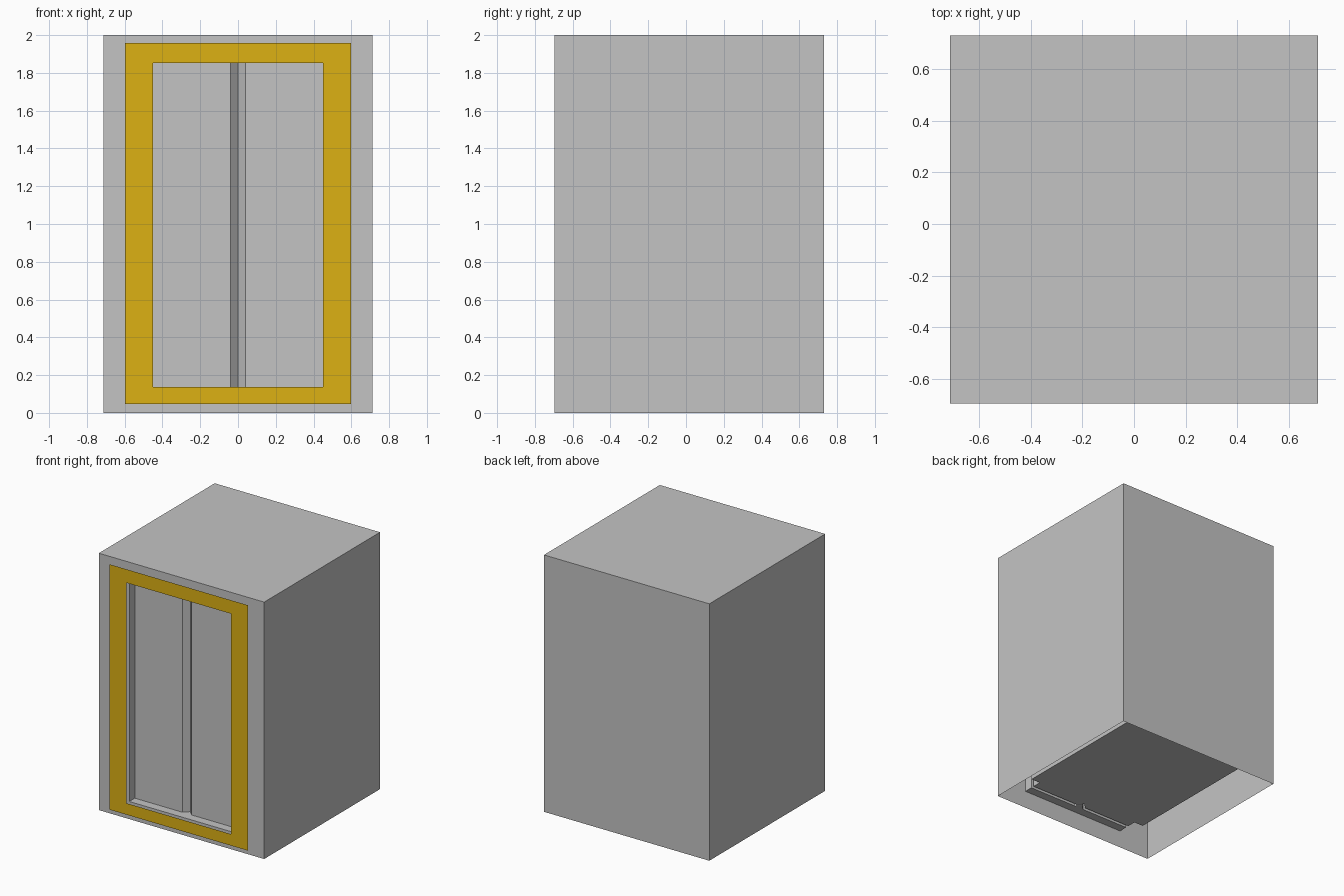
import bpy

cube = bpy.data.objects.get("Cube")
if cube:
    bpy.data.objects.remove(cube, do_unlink=True)


def material(name, color):
    mat = bpy.data.materials.new(name)
    mat.use_nodes = True
    mat.diffuse_color = color
    mat.node_tree.nodes["Principled BSDF"].inputs["Base Color"].default_value = color
    return mat


grey = material("grey metal", (0.55, 0.55, 0.55, 1))
yellow = material("yellow trim", (0.72, 0.44, 0.007, 1))


def sheet(name, verts, faces, mat):
    mesh = bpy.data.meshes.new(name)
    mesh.from_pydata(verts, [], faces)
    mesh.materials.append(mat)
    obj = bpy.data.objects.new(name, mesh)
    bpy.context.scene.collection.objects.link(obj)
    return obj


def wall(name, path, z0, z1):
    """Upright sheet along a plan path, facing outward when run left to right."""
    n = len(path)
    verts = [(x, y, z) for z in (z0, z1) for x, y in path]
    faces = [(i, i + 1, n + i + 1, n + i) for i in range(n - 1)]
    return sheet(name, verts, faces, grey)


def cap(name, path, z):
    """Level sheet; faces up when the path runs anticlockwise."""
    return sheet(name, [(x, y, z) for x, y in path], [range(len(path))], grey)


def ring(name, outer, inner, y, mat):
    """Flat rectangular frame facing the front; rects are half width, low, high."""
    verts = []
    for w, low, high in (outer, inner):
        verts += [(-w, y, low), (w, y, low), (w, y, high), (-w, y, high)]
    faces = [(i, (i + 1) % 4, 4 + (i + 1) % 4, 4 + i) for i in range(4)]
    return sheet(name, verts, faces, mat)


W, FRONT, BACK, TOP = 0.712, -0.695, 0.73, 2.0
DOOR_W, LOW, HIGH = 0.45, 0.137, 1.853
DOOR_Y, GROOVE = -0.627, 0.04
opening = (DOOR_W, LOW, HIGH)

# Outer shaft, open underneath
shaft = [(W, FRONT), (W, BACK), (-W, BACK), (-W, FRONT)]
wall("shaft_walls", shaft, 0, TOP)
cap("shaft_roof", shaft, TOP)
ring("shaft_front", (W, 0, TOP), opening, FRONT, grey)

# Yellow surround standing just ahead of the front
ring("door_surround", (0.597, 0.048, 1.958), opening, -0.73, yellow)


# Double doors with a V groove where they meet
def door_path(y):
    return [(-DOOR_W, y), (-GROOVE, y), (0, y + GROOVE), (GROOVE, y), (DOOR_W, y)]


doorway = [(-DOOR_W, FRONT)] + door_path(DOOR_Y) + [(DOOR_W, FRONT)]
wall("doors_and_jambs", doorway, LOW, HIGH)
cap("door_sill", doorway[::-1], LOW)
cap("door_lintel", doorway, HIGH)

# Cabin inside the shaft, with its own matching doors
CAB_W, CAB_FRONT, CAB_BACK = 0.528, -0.531, 0.6
cabin = [(-CAB_W, CAB_BACK), (-CAB_W, CAB_FRONT), (-DOOR_W, CAB_FRONT)]
cabin += door_path(DOOR_Y + 0.025)
cabin += [(DOOR_W, CAB_FRONT), (CAB_W, CAB_FRONT), (CAB_W, CAB_BACK)]
wall("cabin_walls", cabin + cabin[:1], LOW, HIGH)
cap("cabin_floor", cabin[::-1], LOW)
cap("cabin_ceiling", cabin, HIGH)
